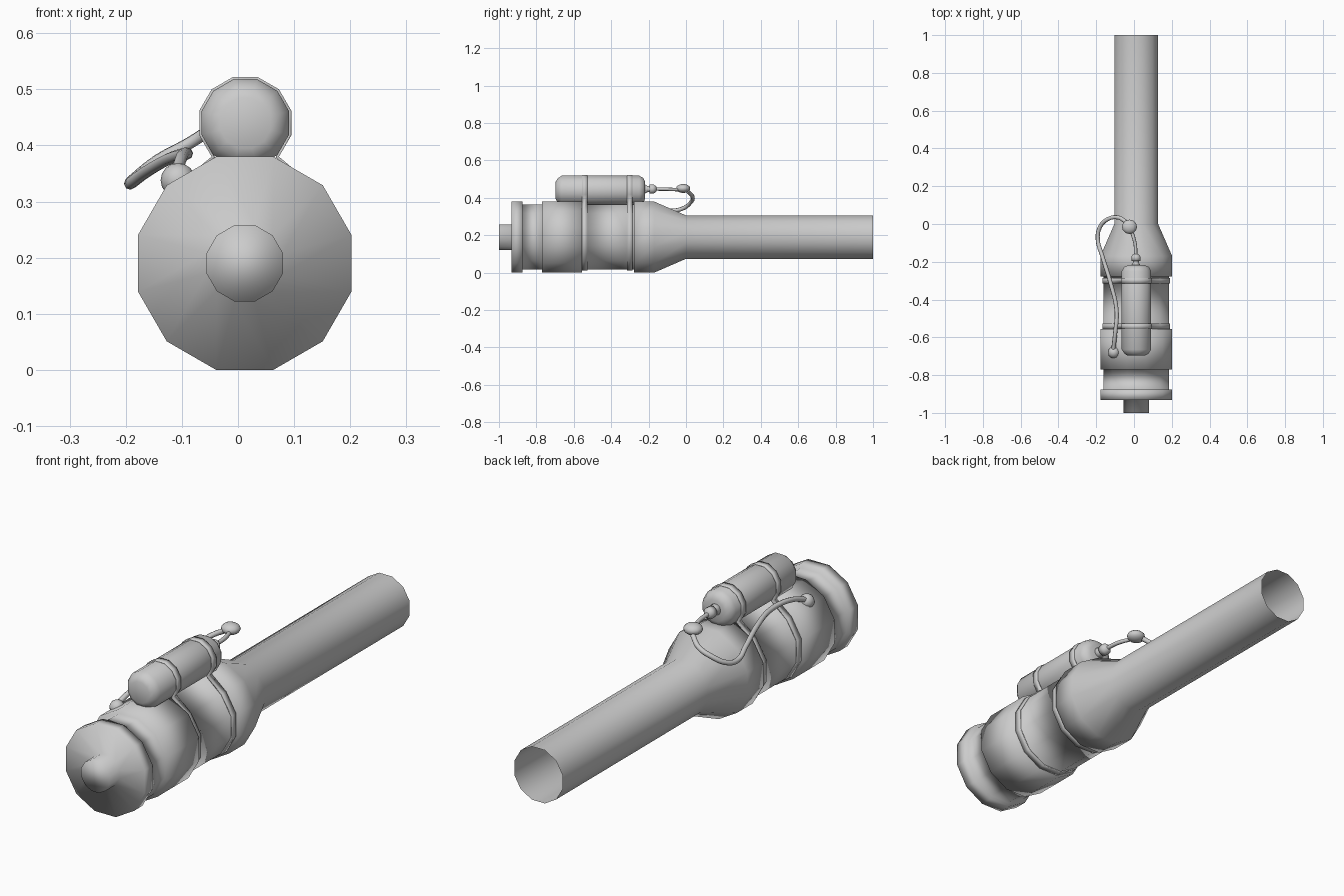
import bpy, bmesh
from math import cos, sin, pi, radians
from mathutils import Vector

if "Cube" in bpy.data.objects:
    bpy.data.objects.remove(bpy.data.objects["Cube"], do_unlink=True)

grey = bpy.data.materials.new("plain grey")
grey.use_nodes = True
colour = (0.6, 0.6, 0.6, 1)
grey.diffuse_color = colour
grey.node_tree.nodes["Principled BSDF"].inputs["Base Color"].default_value = colour

SIDES = 12
BODY = (0.012, 0.19)
TANK = (0.013, 0.44)


def ring_points(centre, apothem, sides=SIDES):
    """Points of a regular polygon whose flat sides face up, down, left and right."""
    r = apothem / cos(pi / sides)
    angles = [2 * pi * (i + 0.5) / sides for i in range(sides)]
    return [(centre[0] + r * cos(a), centre[1] + r * sin(a)) for a in angles]


def finish(name, bm):
    bmesh.ops.recalc_face_normals(bm, faces=bm.faces)
    for f in bm.faces:
        f.smooth = True
    mesh = bpy.data.meshes.new(name)
    bm.to_mesh(mesh)
    bm.free()
    mesh.materials.append(grey)
    obj = bpy.data.objects.new(name, mesh)
    bpy.context.collection.objects.link(obj)
    return obj


def lathe(name, centre, profile, cap_back=True):
    """Turn (y, apothem) pairs about an axis running front to back."""
    bm = bmesh.new()
    rings = [[bm.verts.new((x, y, z)) for x, z in ring_points(centre, r)]
             for y, r in profile]
    for a, b in zip(rings, rings[1:]):
        for i in range(SIDES):
            j = (i + 1) % SIDES
            bm.faces.new((a[i], a[j], b[j], b[i]))
    bm.faces.new(rings[0])
    if cap_back:
        bm.faces.new(rings[-1])
    return finish(name, bm)


def knob(name, centre, radius):
    bm = bmesh.new()
    bmesh.ops.create_uvsphere(bm, u_segments=12, v_segments=8, radius=1)
    bmesh.ops.scale(bm, vec=radius, verts=bm.verts)
    bmesh.ops.translate(bm, vec=centre, verts=bm.verts)
    return finish(name, bm)


def hose(name, points, radius):
    curve = bpy.data.curves.new(name, "CURVE")
    curve.dimensions = "3D"
    curve.bevel_depth = radius
    curve.bevel_resolution = 2
    curve.resolution_u = 5
    curve.use_fill_caps = True
    spline = curve.splines.new("BEZIER")
    spline.bezier_points.add(len(points) - 1)
    for p, co in zip(spline.bezier_points, points):
        p.co = co
        p.handle_left_type = p.handle_right_type = "AUTO"
    curve.materials.append(grey)
    obj = bpy.data.objects.new(name, curve)
    bpy.context.collection.objects.link(obj)


def strap(name, y, width):
    """Band around the body that carries on over the tank."""
    lower = ring_points(BODY, 0.179)
    upper = ring_points(TANK, 0.082)
    # left side of the body is index 0; leave out the top of the body
    # and the bottom of the tank so the two join into one loop
    loop = lower[4:] + lower[:2] + upper[10:] + upper[:8]
    bm = bmesh.new()
    front = [bm.verts.new((x, y - width / 2, z)) for x, z in loop]
    back = [bm.verts.new((x, y + width / 2, z)) for x, z in loop]
    for i in range(len(loop)):
        j = (i + 1) % len(loop)
        bm.faces.new((front[i], front[j], back[j], back[i]))
    obj = finish(name, bm)
    solid = obj.modifiers.new("thickness", "SOLIDIFY")
    solid.thickness = 0.006
    solid.offset = -1


# Main body: front stub, flange, neck, chamber, strap recess, shoulder, open barrel
lathe("body_and_barrel", BODY, [
    (-1.0, 0.068), (-0.932, 0.068),
    (-0.932, 0.19), (-0.875, 0.19),
    (-0.875, 0.174), (-0.77, 0.174),
    (-0.77, 0.19), (-0.557, 0.19),
    (-0.557, 0.174), (-0.278, 0.174),
    (-0.278, 0.19), (-0.17, 0.19),
    (0.0, 0.116), (1.0, 0.116)], cap_back=False)

# Gas tank with rounded ends and its outlet
lathe("tank", TANK, [
    (-0.697, 0.045), (-0.688, 0.062), (-0.665, 0.078),
    (-0.25, 0.078), (-0.228, 0.066), (-0.218, 0.045)])
lathe("tank_outlet", (0.01, 0.447), [
    (-0.225, 0.028), (-0.205, 0.016), (-0.195, 0.016), (-0.195, 0.024),
    (-0.172, 0.024), (-0.158, 0.013)])

# Straps
strap("front_strap", -0.542, 0.03)
strap("rear_strap", -0.3, 0.03)

# Valve, hose and hose fitting
hose("outlet_pipe", [(0.01, -0.17, 0.447), (0.005, -0.1, 0.446),
                     (-0.02, -0.02, 0.442)], 0.009)
knob("valve", (-0.024, -0.015, 0.45), (0.04, 0.038, 0.024))
hose("hose", [
    (-0.04, 0.01, 0.435), (-0.085, 0.035, 0.405), (-0.14, 0.025, 0.375),
    (-0.182, -0.02, 0.342), (-0.192, -0.08, 0.332), (-0.168, -0.17, 0.35),
    (-0.125, -0.31, 0.375), (-0.092, -0.46, 0.385), (-0.1, -0.58, 0.38),
    (-0.11, -0.67, 0.35)], 0.011)
knob("hose_fitting", (-0.107, -0.68, 0.338), (0.031, 0.031, 0.031))
